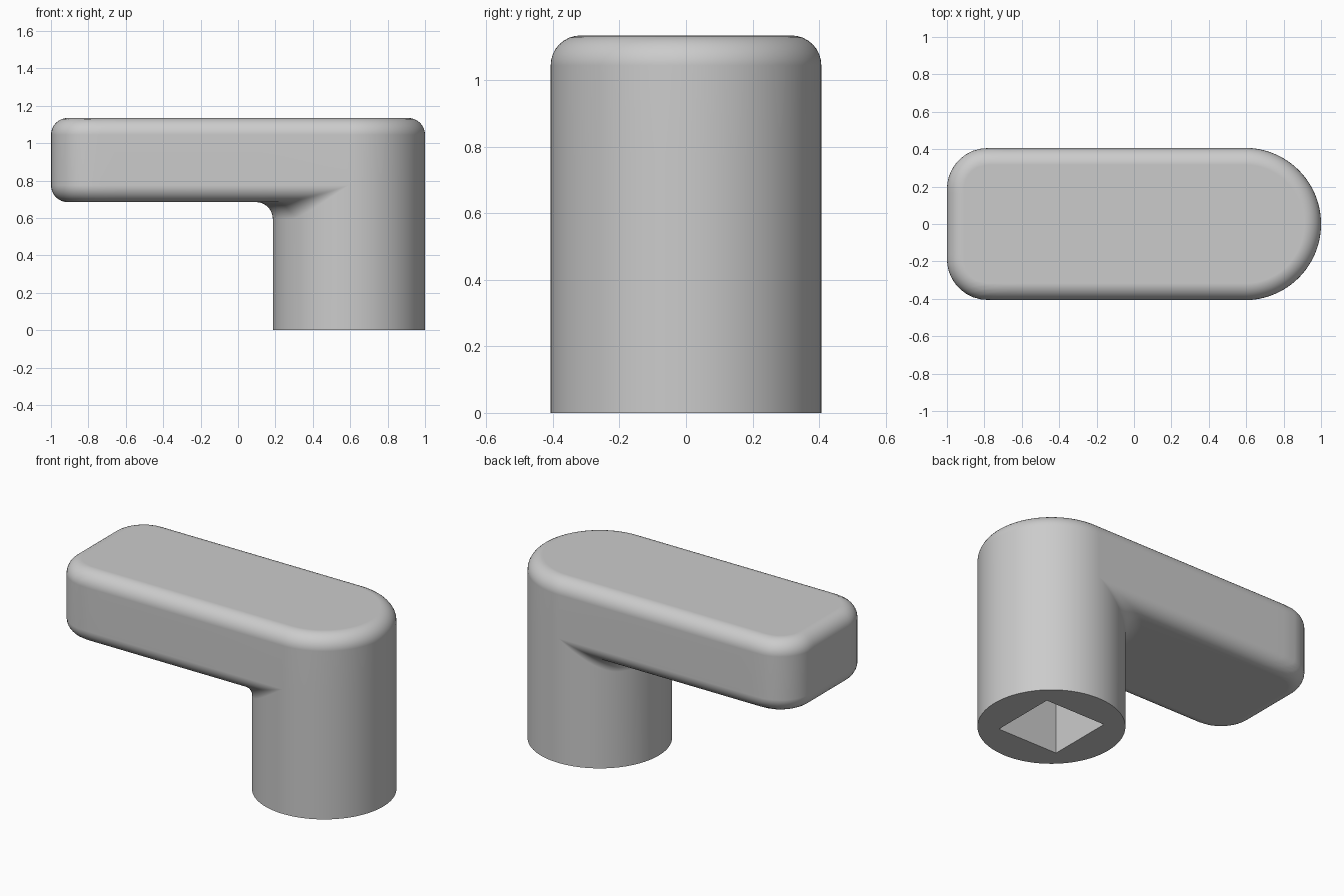
import bpy, bmesh
from math import sin, cos, pi, hypot

cube = bpy.data.objects.get("Cube")
if cube:
    bpy.data.objects.remove(cube)

R = 0.407            # post radius and half width of the arm
CX = 1 - R           # post axis
CORNER = 0.22        # corner radius at the free end of the arm
FILLET = 0.09        # edge rounding
LOW, TOP = 0.685, 1.135
SOCKET, DEPTH = 0.205, 0.5
STEPS, COLUMNS = 8, 360


def arm_distance(x, y):
    """Signed distance to the arm outline seen from above."""
    if x > CX:
        return hypot(x - CX, y) - R
    qx, qy = CORNER - 1 - x, abs(y) - (R - CORNER)
    return hypot(max(qx, 0), max(qy, 0)) + min(max(qx, qy), 0) - CORNER


def bisect(test, low, high, count=36):
    for _ in range(count):
        mid = (low + high) / 2
        if test(mid):
            low = mid
        else:
            high = mid
    return (low + high) / 2


def arm_radius(angle, inset):
    """Distance from the post axis to the inset arm outline."""
    c, s = cos(angle), sin(angle)
    return bisect(lambda r: arm_distance(CX + r * c, r * s) < -inset, 0, 2)


def rounding(t):
    return FILLET * (1 - cos(t))


def column(angle):
    """Profile from the socket, up the post and under the arm, to the top."""
    square = SOCKET / max(abs(cos(angle)), abs(sin(angle)))
    points = [(square, DEPTH), (square, 0), (R, 0)]
    # Sweep of the two underside fillets, shortened where the arm meets the post
    sweep = bisect(lambda t: arm_radius(angle, rounding(t)) > R + rounding(t),
                   0, pi / 2, 24)
    z_arm = LOW + FILLET
    z_post = z_arm - 2 * FILLET * sin(sweep)
    arcs = [sweep * i / STEPS for i in range(STEPS + 1)]
    points += [(R + rounding(t), z_post + FILLET * sin(t)) for t in arcs]
    points += [(arm_radius(angle, rounding(t)), z_arm - FILLET * sin(t))
               for t in reversed(arcs)]
    # Rounded top edge
    for i in range(STEPS + 1):
        t = pi / 2 * i / STEPS
        points.append((arm_radius(angle, rounding(t)),
                       TOP - FILLET + FILLET * sin(t)))
    return points


# Loft the columns around the post axis
bm = bmesh.new()
grid = []
for i in range(COLUMNS):
    a = 2 * pi * i / COLUMNS
    grid.append([bm.verts.new((CX + r * cos(a), r * sin(a), z))
                 for r, z in column(a)])
for i, col in enumerate(grid):
    nxt = grid[(i + 1) % COLUMNS]
    for j in range(len(col) - 1):
        bm.faces.new((col[j], nxt[j], nxt[j + 1], col[j + 1]))
bm.faces.new([col[-1] for col in grid])
bm.faces.new([col[0] for col in reversed(grid)])
bmesh.ops.remove_doubles(bm, verts=bm.verts, dist=0.0001)
bmesh.ops.recalc_face_normals(bm, faces=bm.faces)

mesh = bpy.data.meshes.new("lever_handle")
bm.to_mesh(mesh)
bm.free()
handle = bpy.data.objects.new("lever_handle", mesh)
bpy.context.collection.objects.link(handle)

# Plain grey material
grey = bpy.data.materials.new("plain_grey")
grey.use_nodes = True
grey.diffuse_color = (0.6, 0.6, 0.6, 1)
grey.node_tree.nodes["Principled BSDF"].inputs["Base Color"].default_value = (0.6, 0.6, 0.6, 1)
mesh.materials.append(grey)

# Smooth shading with sharp rims, flat faces kept flat
bpy.ops.object.select_all(action='DESELECT')
handle.select_set(True)
bpy.context.view_layer.objects.active = handle
bpy.ops.object.shade_smooth_by_angle(angle=pi / 6)
weighted = handle.modifiers.new("weighted_normals", 'WEIGHTED_NORMAL')
weighted.keep_sharp = True
